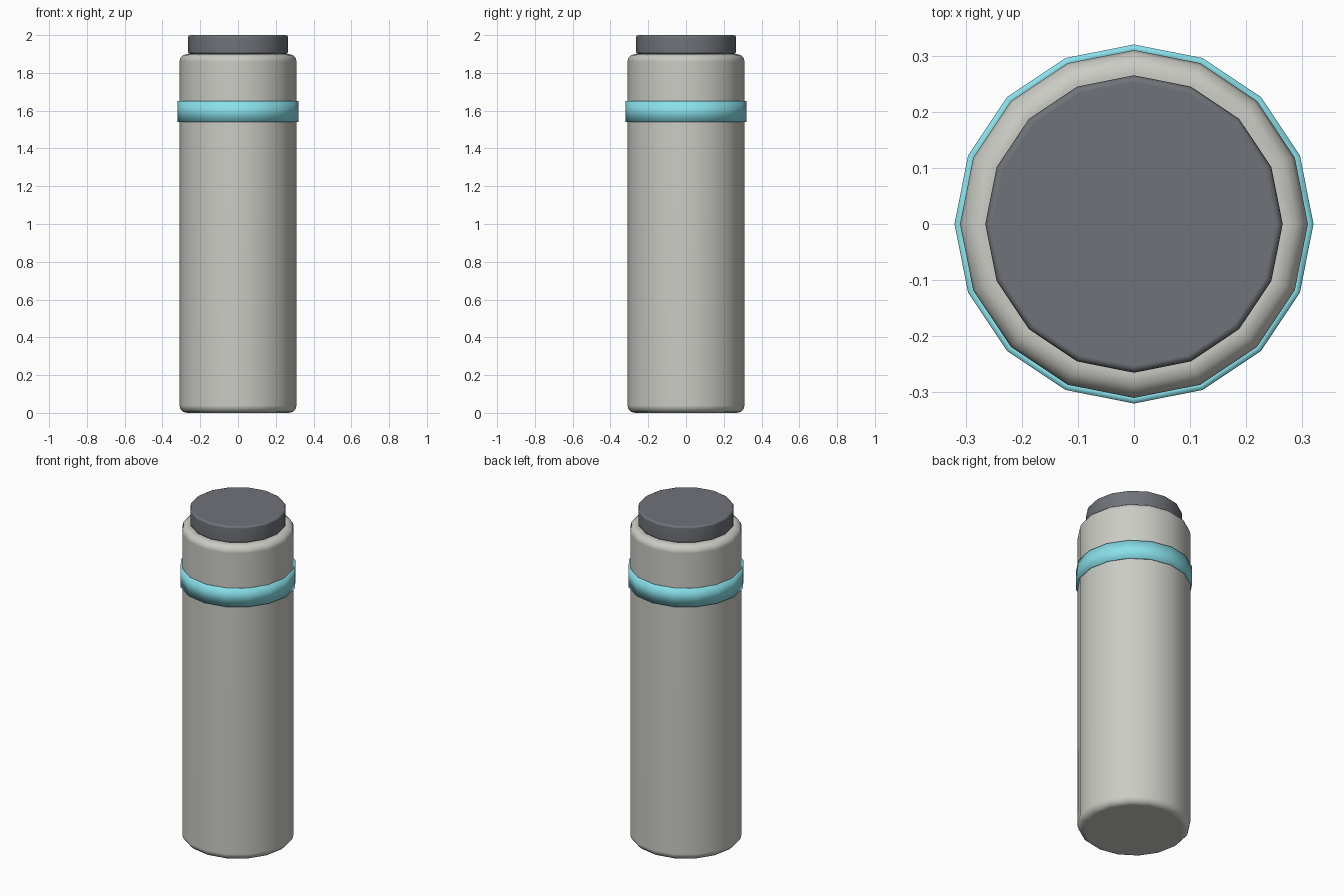
import bpy, bmesh
from math import cos, sin, tau, radians

if "Cube" in bpy.data.objects:
    bpy.data.objects.remove(bpy.data.objects["Cube"])

SIDES = 16


def material(name, color):
    m = bpy.data.materials.new(name)
    m.diffuse_color = (*color, 1)
    m.use_nodes = True
    m.node_tree.nodes["Principled BSDF"].inputs["Base Color"].default_value = m.diffuse_color
    return m


def lathe(name, profile, mat, ring=False):
    """Spin (radius, z) points about z; ring closes the profile, otherwise the ends are capped."""
    bm = bmesh.new()
    rows = [[bm.verts.new((r * cos(tau * i / SIDES), r * sin(tau * i / SIDES), z))
             for i in range(SIDES)] for r, z in profile]
    pairs = list(zip(rows, rows[1:]))
    if ring:
        pairs.append((rows[-1], rows[0]))
    else:
        bm.faces.new(rows[0][::-1])
        bm.faces.new(rows[-1])
    for a, b in pairs:
        for i in range(SIDES):
            j = (i + 1) % SIDES
            bm.faces.new((a[i], a[j], b[j], b[i]))
    bmesh.ops.recalc_face_normals(bm, faces=bm.faces)
    mesh = bpy.data.meshes.new(name)
    bm.to_mesh(mesh)
    bm.free()
    for p in mesh.polygons:
        p.use_smooth = True
    mesh.materials.append(mat)
    obj = bpy.data.objects.new(name, mesh)
    bpy.context.collection.objects.link(obj)
    return obj


def rounded(obj, width, segments):
    """Round the rims and keep the flat ends flat."""
    b = obj.modifiers.new("Bevel", 'BEVEL')
    b.width, b.segments = width, segments
    b.limit_method, b.angle_limit = 'ANGLE', radians(40)
    w = obj.modifiers.new("Normals", 'WEIGHTED_NORMAL')
    w.keep_sharp = True


# Bottle body
body = lathe("bottle_body", [(0.31, 0), (0.31, 1.9)],
             material("light_grey", (0.60, 0.60, 0.56)))
rounded(body, 0.04, 3)

# Screw lid
lid = lathe("lid", [(0.265, 1.9), (0.265, 2.0)],
            material("dark_grey", (0.16, 0.17, 0.19)))
rounded(lid, 0.012, 2)

# Coloured band round the body, with soft edges
lathe("band", [(0.305, 1.54), (0.32, 1.54), (0.32, 1.65), (0.305, 1.65)],
      material("light_blue", (0.25, 0.75, 0.83)), ring=True)
